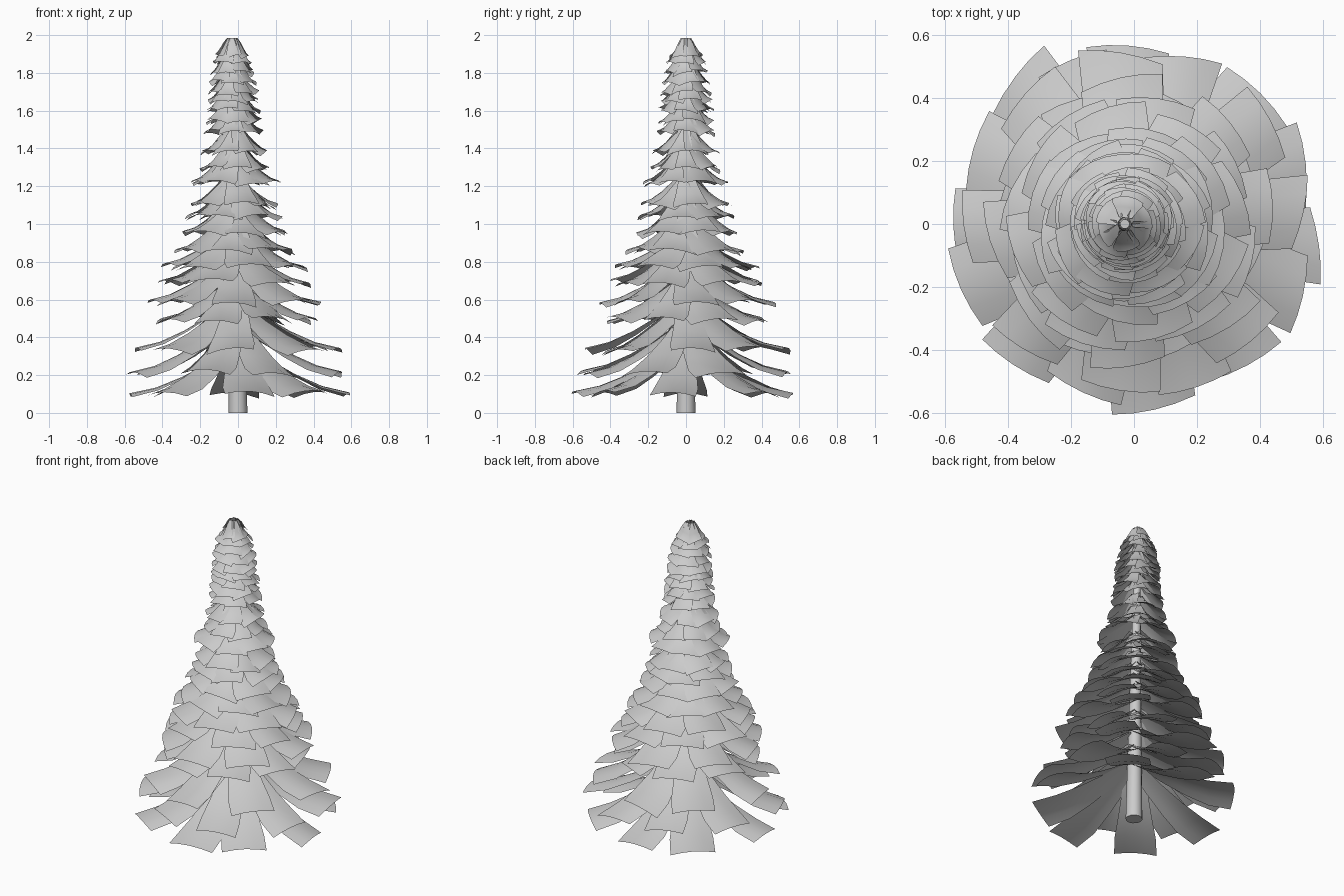
import bpy, bmesh, math, random
from mathutils import Vector

if "Cube" in bpy.data.objects:
    bpy.data.objects.remove(bpy.data.objects["Cube"])

random.seed(11)
HEIGHT = 1.985


def axis_x(z):
    # the trunk leans slightly towards -x near the top
    return -0.03 * max(0.0, z / HEIGHT) ** 1.2


def finish(bm, name):
    mesh = bpy.data.meshes.new(name)
    bm.to_mesh(mesh)
    bm.free()
    obj = bpy.data.objects.new(name, mesh)
    bpy.context.collection.objects.link(obj)
    for poly in mesh.polygons:
        poly.use_smooth = True
    return obj


# Trunk: tapered, slightly leaning tube
bm = bmesh.new()
rings, sides = 8, 12
loops = []
for i in range(rings + 1):
    t = i / rings
    z, r = 1.93 * t, 0.05 - 0.035 * t
    loops.append([bm.verts.new((axis_x(z) + r * math.cos(k * math.tau / sides),
                                r * math.sin(k * math.tau / sides), z)) for k in range(sides)])
for a, b in zip(loops, loops[1:]):
    for k in range(sides):
        n = (k + 1) % sides
        bm.faces.new((a[k], a[n], b[n], b[k]))
bm.faces.new(loops[0][::-1])
bm.faces.new(loops[-1])
trunk = finish(bm, "trunk")
bpy.context.view_layer.objects.active = trunk
trunk.select_set(True)
bpy.ops.object.shade_smooth_by_angle(angle=math.radians(40))


def bough(bm, angle, radius, tip_z, drop, width, twist, skew):
    """Drooping card wrapped round the trunk: steep inside, flaring outwards."""
    segs, across = 4, 4
    out = Vector((math.cos(angle), math.sin(angle), 0))
    side = Vector((-out.y, out.x, 0))
    cx = axis_x(tip_z + drop)
    grid = []
    for i in range(segs + 1):
        t = i / segs
        r = 0.02 + (radius - 0.02) * t
        z = tip_z + drop * (1 - t) ** 1.5
        w = width * (0.42 + 0.58 * min(1, t * 1.25))
        row = []
        for j in range(across + 1):
            s = 2 * j / across - 1
            h = s * w / 2
            # the tip edge follows the circle of the tier
            bow = h * h / (2 * radius) * t
            p = out * (r - bow + skew * s * t) + side * h
            p.x += cx
            p.z = min(z + width * t * (0.03 - 0.08 * s * s) + twist * s * t, HEIGHT)
            row.append(bm.verts.new(p))
        grid.append(row)
    for a, b in zip(grid, grid[1:]):
        for j in range(across):
            bm.faces.new((a[j], b[j], b[j + 1], a[j + 1]))


# Tiers of boughs: tip height, tip radius, number of boughs
tiers = [
    (0.10, 0.60, 8), (0.21, 0.59, 8), (0.335, 0.56, 8), (0.49, 0.435, 8),
    (0.585, 0.47, 8), (0.69, 0.41, 8), (0.775, 0.385, 8), (0.86, 0.325, 8),
    (0.95, 0.285, 8), (1.04, 0.26, 8), (1.10, 0.24, 8), (1.215, 0.24, 8),
    (1.29, 0.19, 8), (1.385, 0.18, 8), (1.485, 0.16, 7), (1.54, 0.15, 7),
    (1.60, 0.145, 7), (1.65, 0.14, 7), (1.69, 0.14, 7), (1.75, 0.13, 7),
    (1.80, 0.12, 7), (1.85, 0.11, 6), (1.89, 0.09, 6),
]
start = 0.4
for index, (z, r, count) in enumerate(tiers):
    bm = bmesh.new()
    start += math.pi / count + random.uniform(-0.1, 0.1)
    drop = 0.085 + 0.31 * r
    for k in range(count):
        a = start + (k + random.uniform(-0.15, 0.15)) * math.tau / count
        width = min(0.25, math.tau * r / count * 0.98) * random.uniform(0.92, 1.08)
        bough(bm, a, r * random.uniform(0.94, 1.0), z + random.uniform(-0.008, 0.012),
              drop * random.uniform(0.92, 1.05), width, random.uniform(-0.015, 0.015),
              random.uniform(-0.06, 0.06) * r)
    finish(bm, f"bough_tier_{index + 1}")
